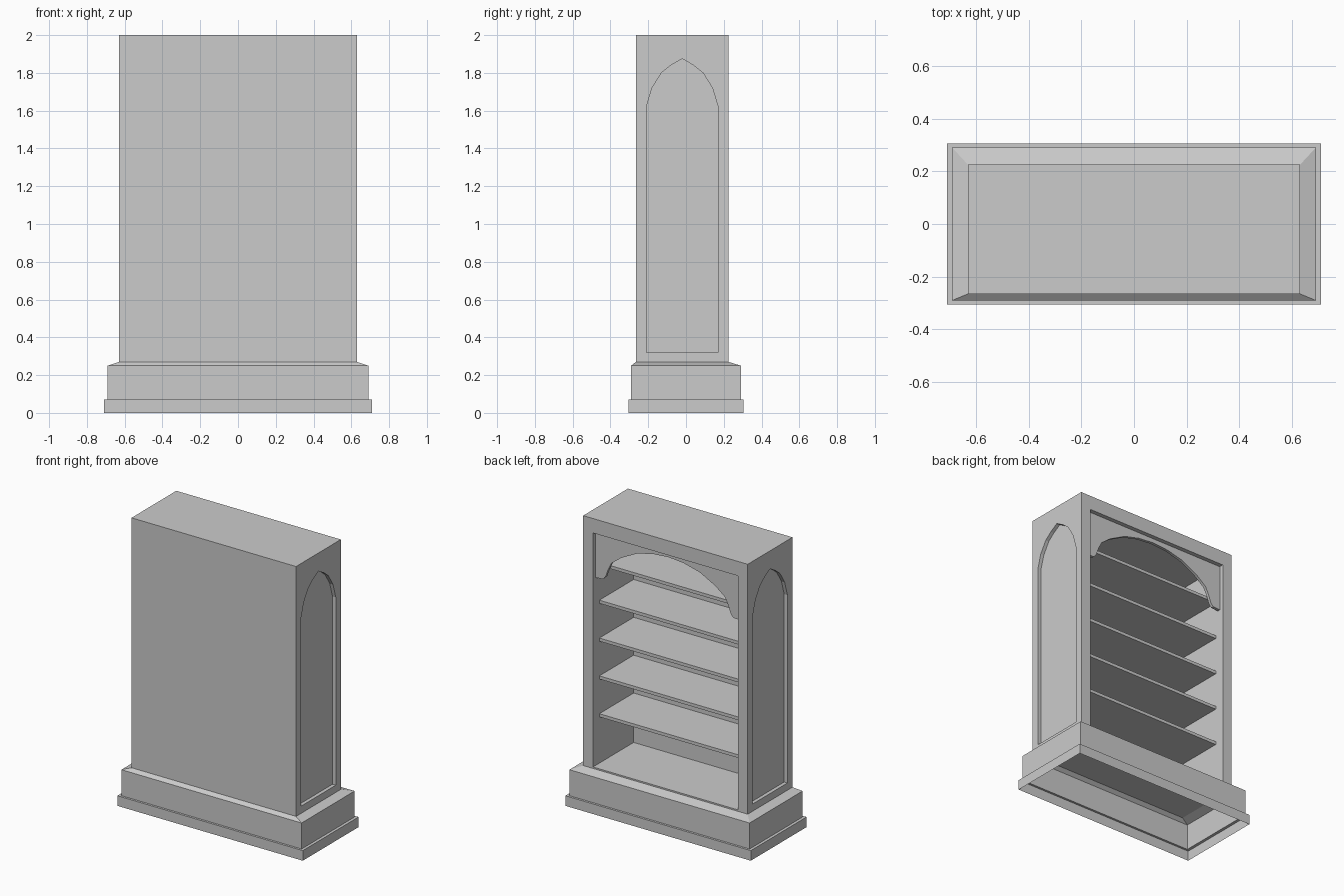
import bpy, bmesh

if "Cube" in bpy.data.objects:
    bpy.data.objects.remove(bpy.data.objects["Cube"])


def finish(name, bm):
    bmesh.ops.recalc_face_normals(bm, faces=bm.faces)
    me = bpy.data.meshes.new(name)
    bm.to_mesh(me)
    bm.free()
    ob = bpy.data.objects.new(name, me)
    bpy.context.collection.objects.link(ob)
    return ob


def box(name, x0, x1, y0, y1, z0, z1):
    bm = bmesh.new()
    bmesh.ops.create_cube(bm, size=1)
    for v in bm.verts:
        v.co = ((x0 + x1) / 2 + v.co.x * (x1 - x0),
                (y0 + y1) / 2 + v.co.y * (y1 - y0),
                (z0 + z1) / 2 + v.co.z * (z1 - z0))
    return finish(name, bm)


def prism(name, points, offset):
    """Extrude a closed 3D outline along an offset."""
    bm = bmesh.new()
    face = bm.faces.new([bm.verts.new(p) for p in points])
    ext = bmesh.ops.extrude_face_region(bm, geom=[face], use_keep_orig=True)
    moved = [g for g in ext["geom"] if isinstance(g, bmesh.types.BMVert)]
    bmesh.ops.translate(bm, verts=moved, vec=offset)
    return finish(name, bm)


def cut(target, cutter):
    cutter.hide_render = True
    cutter.hide_set(True)
    mod = target.modifiers.new(cutter.name, 'BOOLEAN')
    mod.operation = 'DIFFERENCE'
    mod.solver = 'EXACT'
    mod.object = cutter


# Stepped base: hollow shell, open underneath
bm = bmesh.new()
levels = [(0.71, -0.305, 0.305, 0), (0.71, -0.305, 0.305, 0.07),
          (0.69, -0.29, 0.29, 0.07), (0.69, -0.29, 0.29, 0.25),
          (0.63, -0.265, 0.225, 0.27)]
rings = [[bm.verts.new(p) for p in ((-x, a, z), (x, a, z), (x, b, z), (-x, b, z))]
         for x, a, b, z in levels]
for lo, hi in zip(rings, rings[1:]):
    for i in range(4):
        j = (i + 1) % 4
        bm.faces.new((lo[i], lo[j], hi[j], hi[i]))
finish("stepped_base", bm)

# Cabinet carcass with the shelf opening
carcass = box("cabinet_carcass", -0.63, 0.63, -0.265, 0.225, 0.27, 2.0)
cut(carcass, box("opening_cutter", -0.555, 0.555, -0.22, 0.4, 0.28, 1.9))

# Pointed-arch recesses on both sides
half = [(0.19, 0.32), (0.19, 1.62), (0.16, 1.72), (0.11, 1.80), (0.06, 1.84)]
arch = half + [(0, 1.875)] + [(-y, z) for y, z in reversed(half)]
for label, s in (("left", -1), ("right", 1)):
    pts = [(s * 0.605, y - 0.02, z) for y, z in arch]
    cut(carcass, prism(label + "_recess_cutter", pts, (s * 0.1, 0, 0)))

# Shelves
for i in range(5):
    z = 0.60 + 0.262 * i
    box(f"shelf_{i + 1}", -0.557, 0.557, -0.222, 0.155, z, z + 0.022)

# Arched valance across the top of the opening
curve = [(0.557, 1.58), (0.50, 1.583), (0.48, 1.605), (0.46, 1.66), (0.435, 1.71),
         (0.36, 1.768), (0.24, 1.83), (0.12, 1.86)]
outline = ([(0.557, 1.902)] + curve + [(0, 1.87)]
           + [(-x, z) for x, z in reversed(curve)] + [(-0.557, 1.902)])
valance = prism("arched_valance", [(x, 0.175, z) for x, z in outline], (0, 0.02, 0))

# Soft shading on the curve, crisp corners elsewhere
bpy.ops.object.select_all(action='DESELECT')
valance.select_set(True)
bpy.context.view_layer.objects.active = valance
bpy.ops.object.shade_smooth_by_angle()
